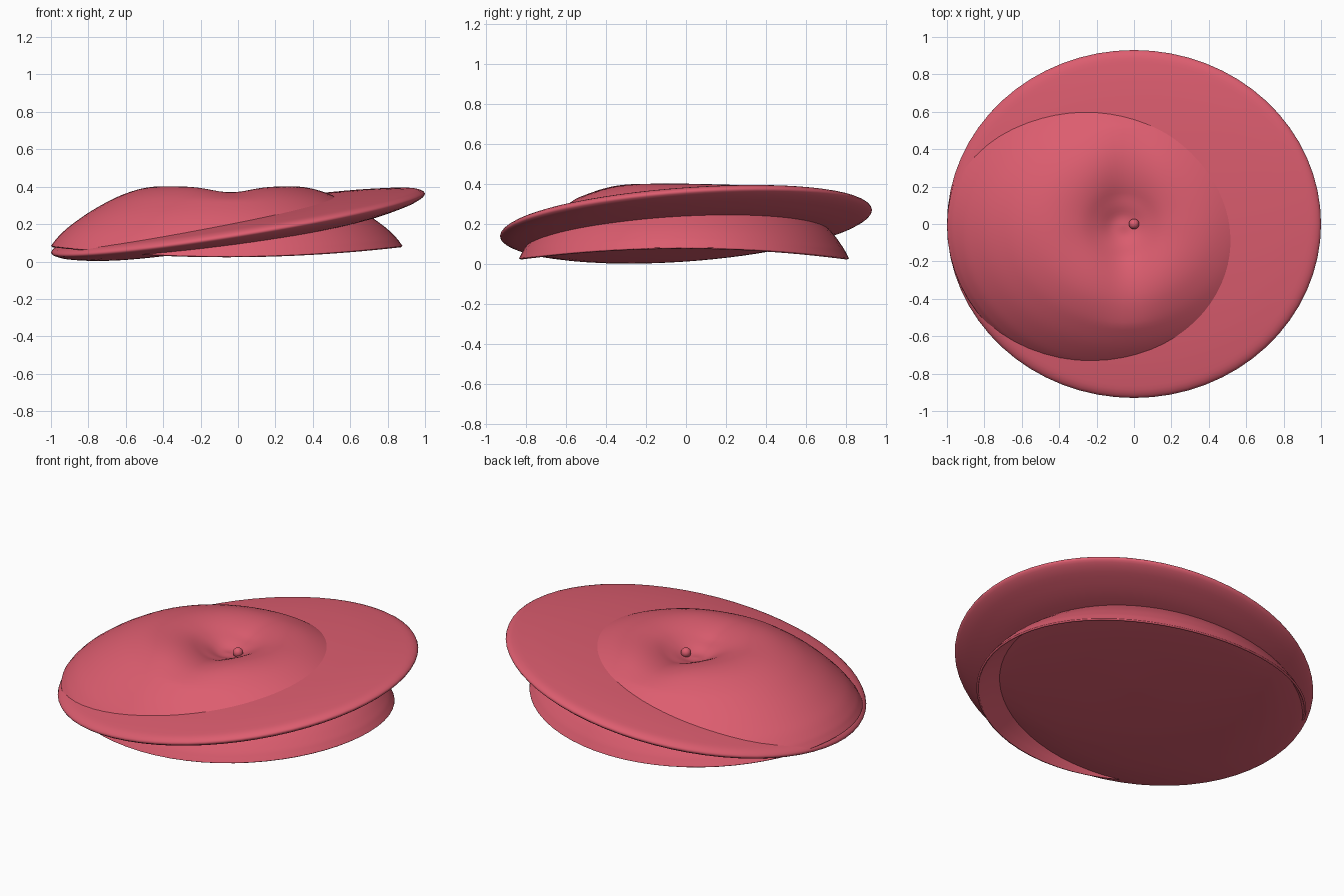
import bpy, bmesh, math

if "Cube" in bpy.data.objects:
    bpy.data.objects.remove(bpy.data.objects["Cube"])

SEG = 64
red = bpy.data.materials.new("rose_red")
red.diffuse_color = (0.72, 0.11, 0.16, 1)
red.use_nodes = True
red.node_tree.nodes["Principled BSDF"].inputs["Base Color"].default_value = red.diffuse_color


def smooth_profile(pts, steps=5):
    """Catmull-Rom resampling of a (radius, height) profile."""
    p = [pts[0]] + pts + [pts[-1]]
    out = []
    for i in range(1, len(p) - 2):
        for s in range(steps):
            t = s / steps
            out.append(tuple(0.5 * (2 * b + (c - a) * t + (2 * a - 5 * b + 4 * c - d) * t * t
                                    + (3 * b - a - 3 * c + d) * t ** 3)
                             for a, b, c, d in zip(p[i - 1], p[i], p[i + 1], p[i + 2])))
    return out + [pts[-1]]


def finish(ob, angle=60):
    ob.data.materials.append(red)
    bpy.ops.object.select_all(action='DESELECT')
    ob.select_set(True)
    bpy.context.view_layer.objects.active = ob
    bpy.ops.object.shade_smooth_by_angle(angle=math.radians(angle))
    return ob


def lathe(name, profile, place, closed_end):
    """Spin a profile from the axis outward; place(r, angle, h) shapes every ring."""
    bm = bmesh.new()
    top = bm.verts.new(place(0, 0, profile[0][1]))
    body = profile[1:-1] if closed_end else profile[1:]
    rings = [[bm.verts.new(place(r, 2 * math.pi * k / SEG, h)) for k in range(SEG)]
             for r, h in body]
    for k in range(SEG):
        n = (k + 1) % SEG
        bm.faces.new((top, rings[0][k], rings[0][n]))
        for a, b in zip(rings, rings[1:]):
            bm.faces.new((a[k], b[k], b[n], a[n]))
    if closed_end:
        low = bm.verts.new(place(0, 0, profile[-1][1]))
        for k in range(SEG):
            bm.faces.new((low, rings[-1][(k + 1) % SEG], rings[-1][k]))
    bmesh.ops.recalc_face_normals(bm, faces=bm.faces[:])
    mesh = bpy.data.meshes.new(name)
    bm.to_mesh(mesh)
    bm.free()
    ob = bpy.data.objects.new(name, mesh)
    bpy.context.collection.objects.link(ob)
    return finish(ob)


# tilted lens-shaped brim
def place_brim(r, a, h):
    x, y = r * math.cos(a), 0.93 * r * math.sin(a)
    return x, y, 0.205 + 0.157 * x + 0.07 * y + h


brim = [(0, .075), (.25, .075), (.5, .068), (.75, .052), (.9, .036), (.97, .024), (1, 0),
        (.97, -.024), (.9, -.046), (.75, -.073), (.5, -.084), (.25, -.088), (0, -.09)]
lathe("tilted_brim", smooth_profile(brim, 3), place_brim, True)


# soft open crown with a pinched dimple and a wavy lower lip
def place_crown(r, a, h):
    x, y = -0.06 + 0.94 * r * math.cos(a), -0.01 + 0.825 * r * math.sin(a)
    fade = max(0, 1 - (r / 0.65) ** 2)
    crease = 0.05 * math.exp(-((x + 0.04) / 0.14) ** 2) * fade * min(1, r / 0.2)
    lip = 0.055 * math.cos(a) ** 2 * r ** 6
    return x, y, h - crease - 0.03 * max(0, y) * fade + lip


crown = [(0, .30), (.06, .315), (.14, .355), (.24, .389), (.36, .402), (.48, .39), (.6, .352),
         (.7, .302), (.8, .238), (.9, .155), (.96, .088), (.985, .052), (1, .028)]
cap = lathe("soft_crown", smooth_profile(crown, 4), place_crown, False)
if cap.data.polygons[0].normal.z < 0:
    cap.data.flip_normals()
shell = cap.modifiers.new("thickness", 'SOLIDIFY')
shell.thickness = 0.012
shell.offset = -1

# small button in the dimple
bpy.ops.mesh.primitive_uv_sphere_add(segments=20, ring_count=12, radius=0.028,
                                     location=(0, 0, 0.318))
button = bpy.context.object
button.name = "top_button"
finish(button)
